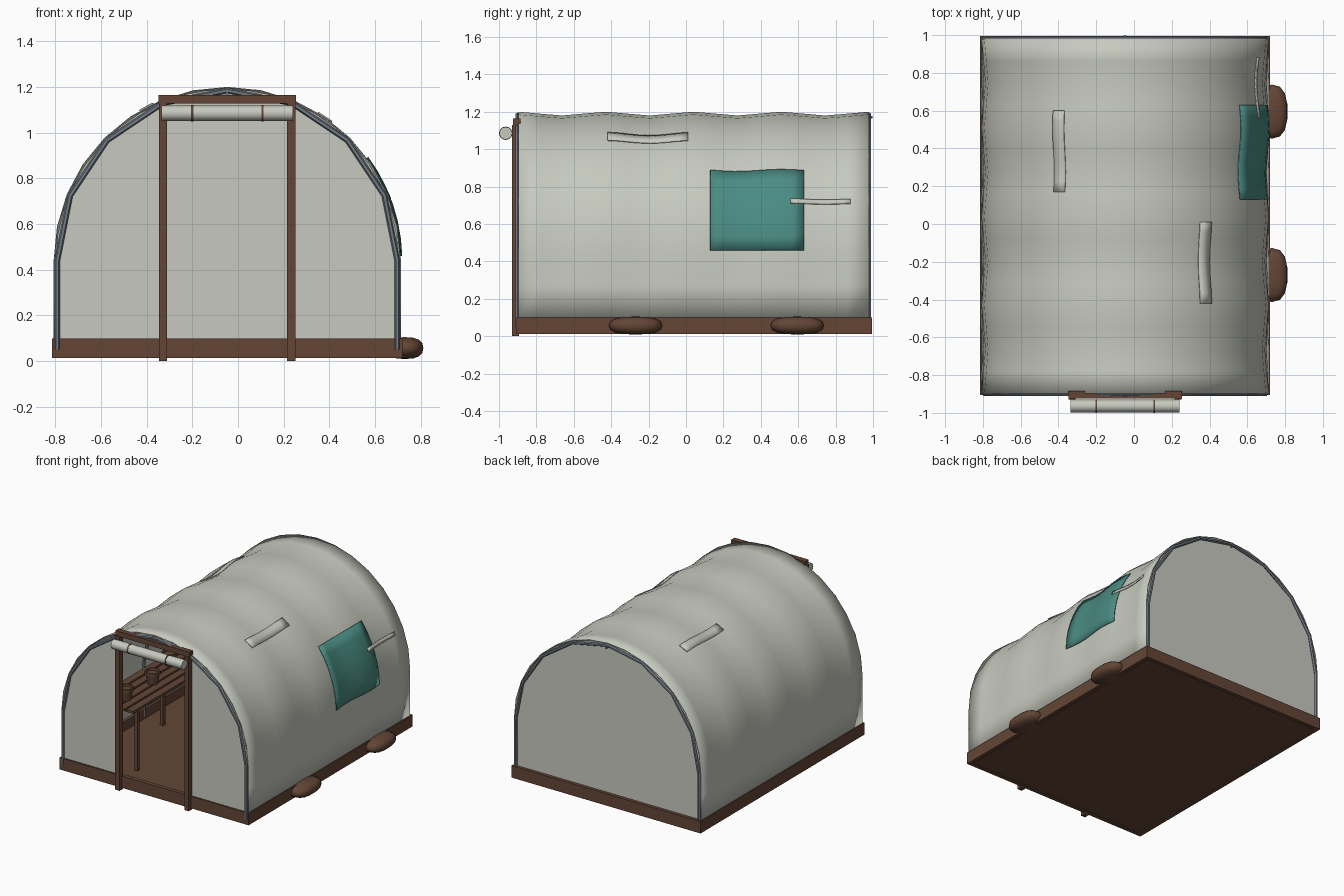
import bpy, bmesh, math
from math import sin, cos, pi, radians

if "Cube" in bpy.data.objects:
    bpy.data.objects.remove(bpy.data.objects["Cube"])

CX = -0.047            # tunnel centre line
Y0, Y1 = -0.9, 0.98    # first and last hoop
SPRING, R = 0.44, 0.76 # height where the arch starts, cover radius
BAY = (Y1 - Y0) / 4


def material(name, r, g, b):
    m = bpy.data.materials.new(name)
    m.diffuse_color = (r, g, b, 1)
    m.use_nodes = True
    m.node_tree.nodes["Principled BSDF"].inputs["Base Color"].default_value = m.diffuse_color
    return m


FILM = material("pale film", 0.57, 0.59, 0.52)
WOOD = material("brown wood", 0.125, 0.060, 0.036)
STEEL = material("grey steel", 0.17, 0.20, 0.24)
TEAL = material("teal patch", 0.068, 0.26, 0.225)


def finish(name, bm, mat, smooth=None, thick=0):
    me = bpy.data.meshes.new(name)
    bm.to_mesh(me)
    bm.free()
    ob = bpy.data.objects.new(name, me)
    bpy.context.collection.objects.link(ob)
    me.materials.append(mat)
    if smooth:
        bpy.ops.object.select_all(action='DESELECT')
        ob.select_set(True)
        bpy.context.view_layer.objects.active = ob
        bpy.ops.object.shade_smooth_by_angle(angle=radians(smooth))
    if thick:
        mod = ob.modifiers.new("thickness", 'SOLIDIFY')
        mod.thickness = thick
        mod.offset = -1
    return ob


def boxes(name, items, mat=WOOD):
    bm = bmesh.new()
    for x0, x1, y0, y1, z0, z1 in items:
        vs = bmesh.ops.create_cube(bm, size=1)["verts"]
        for v in vs:
            v.co = ((x0 + x1) / 2 + v.co.x * (x1 - x0),
                    (y0 + y1) / 2 + v.co.y * (y1 - y0),
                    (z0 + z1) / 2 + v.co.z * (z1 - z0))
    return finish(name, bm, mat)


def grid(name, rows, mat, smooth, thick):
    """Skin a list of equally long point rows."""
    bm = bmesh.new()
    vs = [[bm.verts.new(p) for p in row] for row in rows]
    for a, b in zip(vs, vs[1:]):
        for j in range(len(a) - 1):
            bm.faces.new((a[j], a[j + 1], b[j + 1], b[j]))
    return finish(name, bm, mat, smooth, thick)


def lathe(name, rings, n, mat, origin, axis='Z', smooth=40):
    """Solid of revolution from (radius, height) pairs."""
    bm = bmesh.new()
    loops = []
    for r, h in rings:
        loop = []
        for k in range(n):
            u, v = r * cos(2 * pi * k / n), r * sin(2 * pi * k / n)
            p = (u, v, h) if axis == 'Z' else (h, u, v)
            loop.append(bm.verts.new([a + b for a, b in zip(origin, p)]))
        loops.append(loop)
    for a, b in zip(loops, loops[1:]):
        for k in range(n):
            bm.faces.new((a[k], a[(k + 1) % n], b[(k + 1) % n], b[k]))
    bm.faces.new(loops[0][::-1])
    bm.faces.new(loops[-1])
    return finish(name, bm, mat, smooth)


def tube(name, pts, r):
    cu = bpy.data.curves.new(name, 'CURVE')
    cu.dimensions = '3D'
    cu.bevel_depth, cu.bevel_resolution, cu.use_fill_caps = r, 1, True
    sp = cu.splines.new('POLY')
    sp.points.add(len(pts) - 1)
    for p, co in zip(sp.points, pts):
        p.co = (*co, 1)
    tmp = bpy.data.objects.new(name + "_path", cu)
    bpy.context.collection.objects.link(tmp)
    dg = bpy.context.evaluated_depsgraph_get()
    bm = bmesh.new()
    me = bpy.data.meshes.new_from_object(tmp.evaluated_get(dg))
    bm.from_mesh(me)
    bpy.data.objects.remove(tmp)
    bpy.data.meshes.remove(me)
    for f in bm.faces:
        f.material_index = 0
    return finish(name, bm, STEEL, 40)


def sag(y):
    return 0.02 * sin(pi * (y - Y0) / BAY) ** 2


def on_cover(ang, y, off=0.0):
    r = R - sag(y) + off
    return (CX + r * cos(ang), y, SPRING + r * sin(ang))


# Base frame and floor
boxes("base_frame", [(-0.815, 0.72, -0.905, -0.875, 0.013, 0.1),
                     (-0.815, 0.72, 0.965, 0.995, 0.013, 0.1),
                     (-0.815, -0.785, -0.875, 0.965, 0.013, 0.1),
                     (0.69, 0.72, -0.875, 0.965, 0.013, 0.1)])
boxes("floor", [(-0.79, 0.695, -0.88, 0.97, 0.02, 0.032)])

# Cover film, sagging between the hoops
ys = [Y0 + 0.004 + (Y1 - Y0 - 0.006) * j / 16 for j in range(17)]
wall = [(0.098, 0.0), (0.27, 0.5)]
rows = [[(CX + R - f * sag(y), y, z) for y in ys] for z, f in wall]
rows += [[on_cover(pi * i / 16, y) for y in ys] for i in range(17)]
rows += [[(CX - R + f * sag(y), y, z) for y in ys] for z, f in reversed(wall)]
grid("cover_film", rows, FILM, 60, 0.004)

# Hoops and ridge pole
for h in range(5):
    y, a = Y0 + h * BAY, 0.744
    pts = [(CX + a, y, 0.05)]
    pts += [(CX + a * cos(pi * i / 8), y, SPRING + a * sin(pi * i / 8)) for i in range(9)]
    pts += [(CX - a, y, 0.05)]
    tube("hoop_%d" % (h + 1), pts, 0.012)
tube("ridge_pole", [(CX, Y0 - 0.012, 1.17), (CX, Y1 + 0.017, 1.17)], 0.008)


# End walls
def end_panel(name, outline, y):
    bm = bmesh.new()
    f = bm.faces.new([bm.verts.new((CX + x, y, z)) for x, z in outline])
    ext = bmesh.ops.extrude_face_region(bm, geom=[f])["geom"]
    for v in ext:
        if isinstance(v, bmesh.types.BMVert):
            v.co.y += 0.005
    bmesh.ops.recalc_face_normals(bm, faces=bm.faces)
    finish(name, bm, FILM)


W, DOOR = 0.75, 0.28


def arch(a0, a1, n):
    return [(W * cos(a0 + (a1 - a0) * i / n), SPRING + W * sin(a0 + (a1 - a0) * i / n))
            for i in range(n + 1)]


jamb = math.acos(DOOR / W)
end_panel("back_wall", [(W, 0.05)] + arch(0, pi, 16) + [(-W, 0.05)], 0.966)
side = [(DOOR, 0.05), (W, 0.05)] + arch(0, jamb, 8)
end_panel("front_wall_right", side, -0.893)
end_panel("front_wall_left", [(-x, z) for x, z in side], -0.893)
end_panel("front_wall_top", [(-DOOR, 1.13), (DOOR, 1.13)] + arch(jamb, pi - jamb, 6), -0.893)

# Door frame and rolled-up door
boxes("door_frame", [(-0.346, -0.31, -0.93, -0.893, 0.0, 1.13),
                     (0.215, 0.251, -0.93, -0.893, 0.0, 1.13),
                     (-0.348, 0.253, -0.925, -0.885, 1.128, 1.165)])
roll = (0, -0.964, 1.085)
lathe("rolled_door", [(0.034, -0.335), (0.034, 0.24)], 12, FILM, roll, 'X')
for i, x in enumerate((-0.2, 0.107)):
    lathe("door_strap_%d" % (i + 1), [(0.036, x - 0.005), (0.036, x + 0.005)], 12, WOOD, roll, 'X')


# Repair patch and tape strips following the cover
def strip(name, y0, y1, a0, a1, off, mat, n):
    grid(name, [[on_cover(radians(a0 + (a1 - a0) * i / n), y0 + (y1 - y0) * j / 8, off)
                 for j in range(9)] for i in range(n + 1)], mat, 40, 0.006)


strip("teal_patch", 0.13, 0.63, 1.5, 36.3, 0.006, TEAL, 6)
strip("tape_right", -0.42, 0.01, 53, 58.5, 0.004, FILM, 2)
strip("tape_left", 0.17, 0.6, 115.2, 120.3, 0.004, FILM, 2)
strip("tape_patch", 0.56, 0.88, 20.8, 22.8, 0.009, FILM, 1)

# Sandbags along the right side
for i, y in enumerate((-0.27, 0.595)):
    bm = bmesh.new()
    bmesh.ops.create_uvsphere(bm, u_segments=14, v_segments=8, radius=1)
    for v in bm.verts:
        c = [math.copysign(abs(q) ** 0.8, q) for q in v.co]
        v.co = (0.73 + 0.083 * c[0], y + 0.143 * c[1], 0.057 + 0.048 * c[2])
    finish("sandbag_%d" % (i + 1), bm, WOOD, 60)

# Slatted benches with pots, one each side of the aisle
for label, s in (("left", -1), ("right", 1)):
    def across(a, b):
        return tuple(sorted((CX + s * a, CX + s * b)))
    parts = [(*across(0.30 + 0.07 * k, 0.355 + 0.07 * k), -0.72, 0.78, 0.475, 0.493)
             for k in range(5)]
    for y in (-0.65, 0.03, 0.71):
        parts.append((*across(0.305, 0.63), y - 0.015, y + 0.015, 0.445, 0.475))
        parts += [(*across(a - 0.013, a + 0.013), y - 0.013, y + 0.013, 0.03, 0.447)
                  for a in (0.318, 0.585)]
    boxes(label + "_bench", parts)
    for i in range(5):
        y, a = -0.59 + 0.31 * i, 0.45 + 0.08 * (i % 3 == 2)
        lathe("%s_pot_%d" % (label, i + 1),
              [(0.036, 0), (0.046, 0.065), (0.053, 0.065), (0.053, 0.09), (0.044, 0.09),
               (0.042, 0.075)], 10, WOOD, (CX + s * a, y, 0.493))
